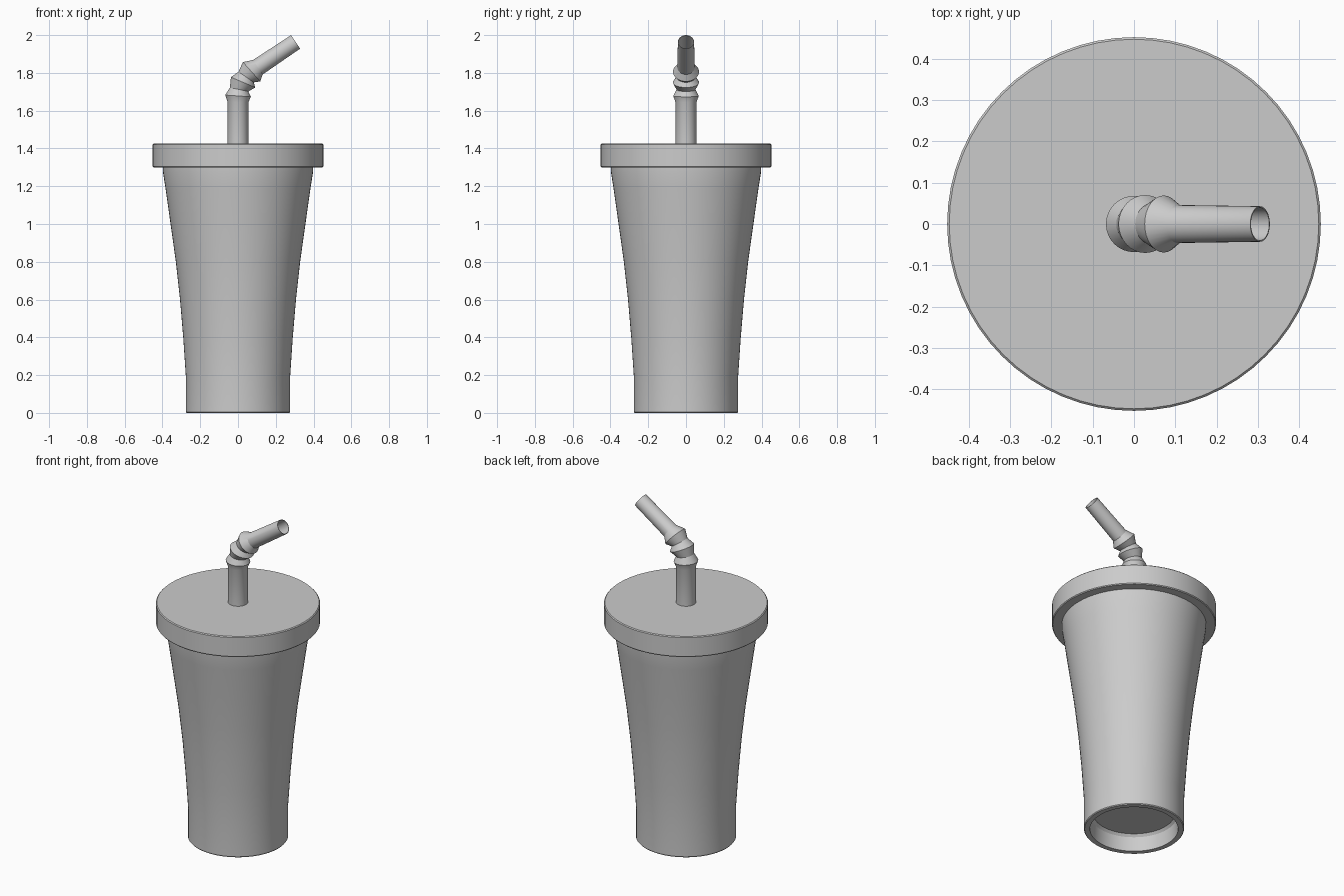
import bpy, bmesh, math
from mathutils import Vector

if "Cube" in bpy.data.objects:
    bpy.data.objects.remove(bpy.data.objects["Cube"])

def sweep(name, stations, sides, angle=30):
    """Skin rings given as (x, z, radius, axis angle above horizontal in the xz plane)."""
    bm = bmesh.new()
    rings = []
    for x, z, r, deg in stations:
        a = math.radians(deg)
        u = Vector((math.sin(a), 0, -math.cos(a)))
        v = Vector((0, 1, 0))
        c = Vector((x, 0, z))
        if r == 0:
            rings.append([bm.verts.new(c)])
            continue
        rings.append([bm.verts.new(c + r * (u * math.cos(t) + v * math.sin(t)))
                      for t in (2 * math.pi * i / sides for i in range(sides))])
    for lo, hi in zip(rings, rings[1:]):
        for i in range(sides):
            j = (i + 1) % sides
            if len(lo) == 1:
                bm.faces.new((lo[0], hi[j], hi[i]))
            elif len(hi) == 1:
                bm.faces.new((lo[i], lo[j], hi[0]))
            else:
                bm.faces.new((lo[i], lo[j], hi[j], hi[i]))
    bmesh.ops.recalc_face_normals(bm, faces=bm.faces)
    mesh = bpy.data.meshes.new(name)
    bm.to_mesh(mesh)
    bm.free()
    ob = bpy.data.objects.new(name, mesh)
    bpy.context.collection.objects.link(ob)
    bpy.ops.object.select_all(action='DESELECT')
    ob.select_set(True)
    bpy.context.view_layer.objects.active = ob
    bpy.ops.object.shade_smooth_by_angle(angle=math.radians(angle))
    return ob

def lathe(name, profile, sides=64):
    return sweep(name, [(0, z, r, 90) for r, z in profile], sides)

# Flared cup with a recessed base
lathe("cup", [(0, 0.10), (0.225, 0.10), (0.237, 0.085), (0.243, 0.0), (0.272, 0.0),
              (0.276, 0.005), (0.276, 0.19), (0.290, 0.40), (0.307, 0.60), (0.329, 0.80),
              (0.357, 1.00), (0.384, 1.19), (0.398, 1.28), (0.398, 1.31), (0, 1.31)])

# Flat lid overhanging the cup
lathe("lid", [(0, 1.30), (0.448, 1.30), (0.452, 1.305), (0.452, 1.42), (0.447, 1.425),
              (0.07, 1.425), (0, 1.425)])

# Bendy straw: stem, three bellows ridges, angled mouthpiece, hollow bore
sweep("straw", [(0, 1.41, 0.055, 90), (0, 1.645, 0.055, 90),
                (0, 1.678, 0.068, 86), (0.006, 1.712, 0.050, 78),
                (0.027, 1.750, 0.070, 67), (0.043, 1.778, 0.049, 55),
                (0.072, 1.806, 0.069, 42), (0.105, 1.830, 0.046, 33.5),
                (0.305, 1.964, 0.043, 33.5), (0.305, 1.964, 0.040, 33.5),
                (0.105, 1.830, 0.040, 33.5), (0.072, 1.806, 0.040, 42),
                (0.072, 1.806, 0, 42)], 32, 25)
